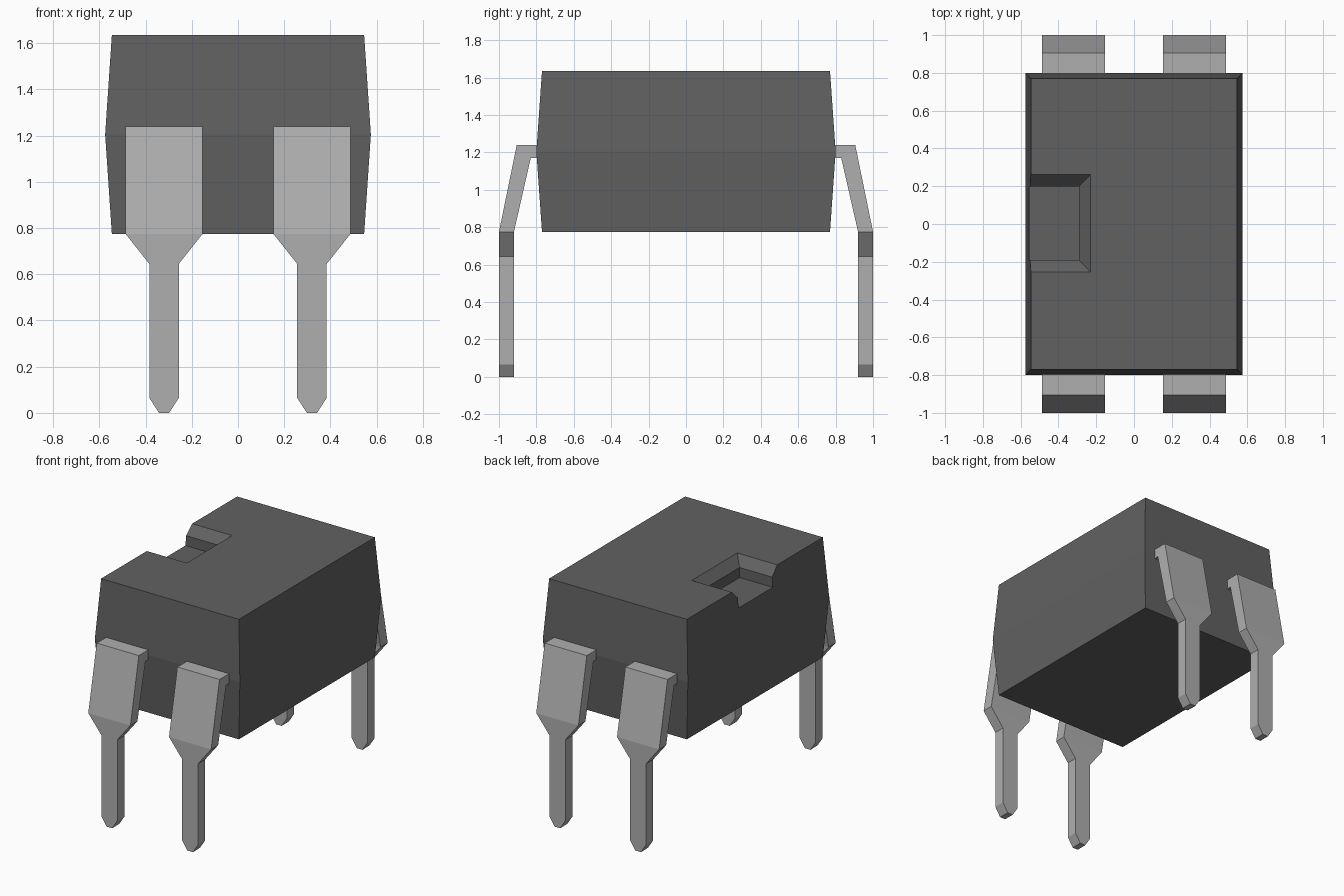
import bpy
import bmesh

cube = bpy.data.objects.get("Cube")
if cube:
    bpy.data.objects.remove(cube, do_unlink=True)


def make_material(name, value):
    mat = bpy.data.materials.new(name)
    mat.use_nodes = True
    color = (value, value, value, 1.0)
    mat.diffuse_color = color
    bsdf = mat.node_tree.nodes["Principled BSDF"]
    bsdf.inputs["Base Color"].default_value = color
    bsdf.inputs["Roughness"].default_value = 0.6
    return mat


def loft(name, rings, mat):
    """Skin a closed, flat-faced solid through rings of four corners."""
    bm = bmesh.new()
    loops = [[bm.verts.new(p) for p in ring] for ring in rings]
    for a, b in zip(loops, loops[1:]):
        for i in range(4):
            j = (i + 1) % 4
            bm.faces.new((a[i], a[j], b[j], b[i]))
    bm.faces.new(loops[0])
    bm.faces.new(loops[-1])
    bmesh.ops.recalc_face_normals(bm, faces=bm.faces[:])
    mesh = bpy.data.meshes.new(name)
    bm.to_mesh(mesh)
    bm.free()
    mesh.materials.append(mat)
    obj = bpy.data.objects.new(name, mesh)
    bpy.context.collection.objects.link(obj)
    return obj


def rectangle(x0, x1, y0, y1, z):
    return [(x0, y0, z), (x1, y0, z), (x1, y1, z), (x0, y1, z)]


plastic = make_material("dark grey plastic", 0.12)
metal = make_material("light grey metal", 0.43)

# Casing: widest at mid height, drafted towards top and bottom
casing = loft("casing", [
    rectangle(-hx, hx, -hy, hy, z)
    for hx, hy, z in ((0.546, 0.77, 0.775), (0.575, 0.80, 1.205), (0.546, 0.77, 1.635))
], plastic)

# Orientation notch: straight pocket with a chamfered rim, open at the left edge
cutter = loft("notch_cutter", [
    rectangle(-0.8, -0.292 + g, -0.19 - g, 0.198 + g, z)
    for g, z in ((0, 1.50), (0, 1.572), (0.126, 1.698))
], plastic)
cutter.hide_render = True
notch = casing.modifiers.new("notch", 'BOOLEAN')
notch.operation = 'DIFFERENCE'
notch.solver = 'EXACT'
notch.object = cutter
bpy.context.view_layer.objects.active = casing
bpy.ops.object.modifier_apply(modifier=notch.name)
bpy.data.objects.remove(cutter, do_unlink=True)

# Pin sections: outer (y, z), inner (y, z), half width
PIN = [
    ((0.78, 1.24), (0.78, 1.17), 0.167),
    ((0.905, 1.24), (0.83, 1.17), 0.167),
    ((1.0, 0.775), (0.92, 0.775), 0.167),
    ((1.0, 0.645), (0.92, 0.645), 0.064),
    ((1.0, 0.065), (0.92, 0.065), 0.064),
    ((1.0, 0.0), (0.92, 0.0), 0.022),
]

# Four bent pins, two on the front and two on the back
for side, sy in (("front", -1), ("back", 1)):
    for hand, cx in (("right", -0.32), ("left", 0.32)):
        loft(f"{side}_{hand}_pin", [
            [(cx - w, sy * o[0], o[1]), (cx + w, sy * o[0], o[1]),
             (cx + w, sy * i[0], i[1]), (cx - w, sy * i[0], i[1])]
            for o, i, w in PIN
        ], metal)
